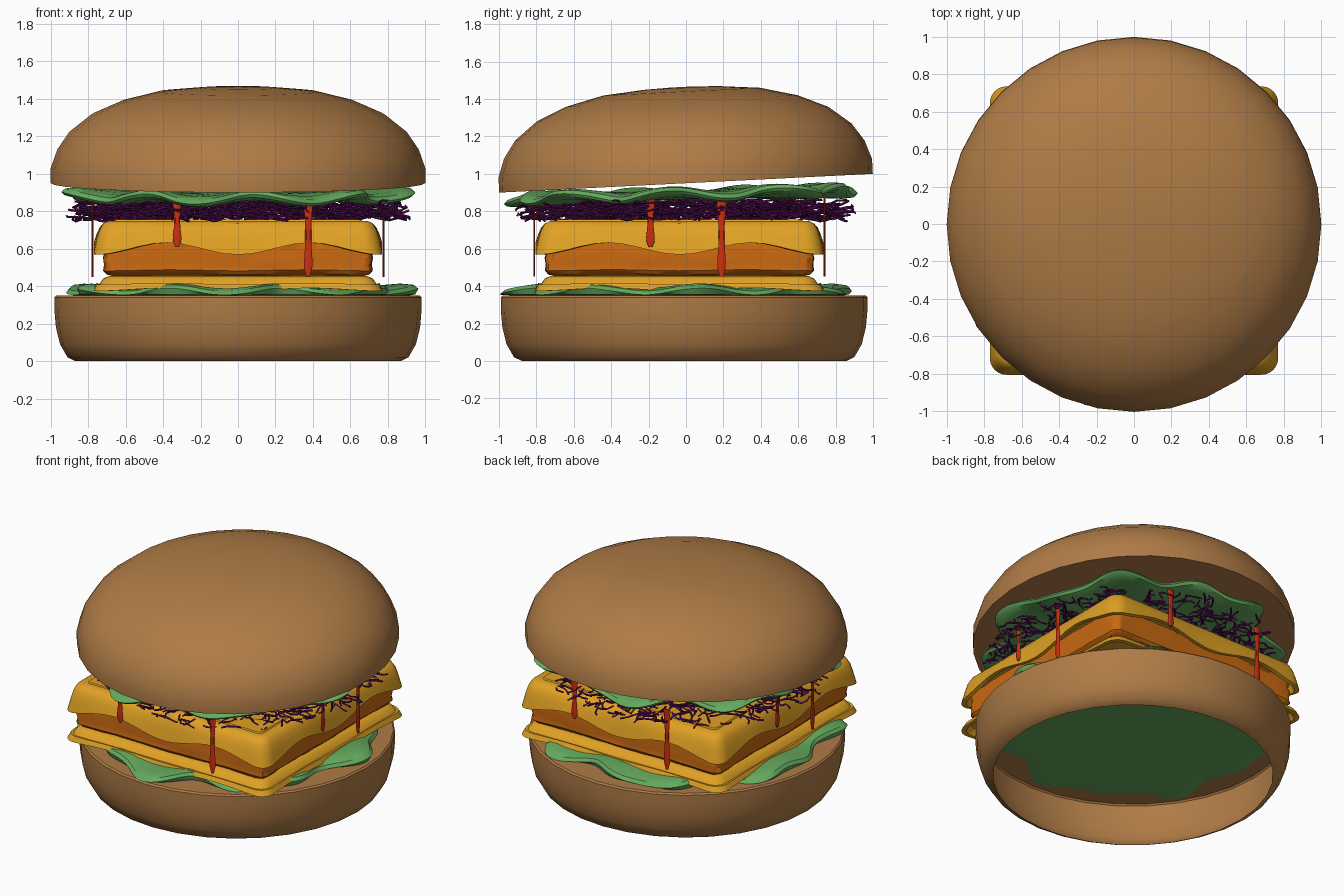
import bpy
import bmesh
import random
from math import sin, cos, pi, radians, sqrt

random.seed(4)
if "Cube" in bpy.data.objects:
    bpy.data.objects.remove(bpy.data.objects["Cube"])

CENTRE_Y = -0.035


def material(name, rgb):
    mat = bpy.data.materials.new(name)
    mat.use_nodes = True
    mat.diffuse_color = (*rgb, 1)
    node = next(n for n in mat.node_tree.nodes if n.type == 'BSDF_PRINCIPLED')
    node.inputs["Base Color"].default_value = (*rgb, 1)
    return mat


BUN = material("toasted brown", (0.43, 0.20, 0.062))
GREEN = material("leaf green", (0.13, 0.40, 0.11))
CHEESE = material("cheese yellow", (0.75, 0.36, 0.018))
PATTY = material("fried orange", (0.58, 0.14, 0.006))
SAUCE = material("sauce red", (0.60, 0.03, 0.005))
PURPLE = material("cabbage purple", (0.10, 0.005, 0.10))


def smooth(obj, angle=35):
    bpy.ops.object.select_all(action='DESELECT')
    obj.select_set(True)
    bpy.context.view_layer.objects.active = obj
    bpy.ops.object.shade_smooth_by_angle(angle=radians(angle))


def finish(name, bm, mat):
    bmesh.ops.recalc_face_normals(bm, faces=bm.faces)
    mesh = bpy.data.meshes.new(name)
    bm.to_mesh(mesh)
    bm.free()
    mesh.materials.append(mat)
    obj = bpy.data.objects.new(name, mesh)
    bpy.context.collection.objects.link(obj)
    smooth(obj)
    return obj


def loft(name, rings, mat, cap_start=True, cap_end=True):
    """Skin a list of equally long point rings."""
    bm = bmesh.new()
    loops = [[bm.verts.new(p) for p in ring] for ring in rings]
    for a, b in zip(loops, loops[1:]):
        for i in range(len(a)):
            j = (i + 1) % len(a)
            bm.faces.new((a[i], a[j], b[j], b[i]))
    if cap_start:
        bm.faces.new(loops[0])
    if cap_end:
        bm.faces.new(loops[-1])
    return finish(name, bm, mat)


def circle(r, z, n=32):
    return [(r * cos(2 * pi * i / n), r * sin(2 * pi * i / n), z) for i in range(n)]


def square(half, z, corner=0.08, wave=0.0, jitter=0.0):
    """Rounded square ring whose height can ripple along each side."""
    points = []
    inner = half - corner
    for k in range(4):
        arc = [(inner + corner * cos(a), inner + corner * sin(a))
               for a in (pi / 2 * i / 6 for i in range(7))]
        side = [(inner - 2 * inner * i / 18, half) for i in range(1, 18)]
        for x, y in arc + side:
            for _ in range(k):
                x, y = -y, x
            t = min(abs(x), abs(y)) / half
            s = 1 + random.uniform(-jitter, jitter)
            points.append((x * s, y * s, z - wave * cos(2 * pi * t)))
    return points


# Buns: open shell below, tilted closed dome above
bottom_profile = [(0.868, 0), (0.91, 0.02), (0.95, 0.09), (0.972, 0.18),
                  (0.98, 0.27), (0.98, 0.34), (0.97, 0.35), (0.6, 0.35)]
bottom_bun = loft("bottom_bun", [circle(r, z) for r, z in bottom_profile], BUN, False, False)
bottom_bun.location.y = -0.01

top_profile = [(1, 0), (1, 0.08), (0.965, 0.18), (0.9, 0.275), (0.78, 0.37),
               (0.62, 0.44), (0.42, 0.49), (0.2, 0.51), (0.05, 0.515)]
top_bun = loft("top_bun", [circle(r, z) for r, z in top_profile], BUN)
top_bun.location.z = 0.95
top_bun.rotation_euler.x = radians(2.87)


# Lettuce leaves with lobed, rippled rims
def lettuce(name, z, phase, ripple, tilt):
    profile = [(0.1, 0), (0.5, 0), (0.8, 0), (0.93, 0.0), (0.985, 0.01), (1, 0.025),
               (0.98, 0.045), (0.92, 0.055), (0.8, 0.05), (0.5, 0.045), (0.1, 0.045)]
    rings = []
    for f, h in profile:
        ring = []
        for i in range(144):
            a = 2 * pi * i / 144
            lobes = 0.05 * sin(7 * a + phase) + 0.035 * sin(12 * a + 2 * phase)
            r = f * (0.9 + lobes * f * f)
            lift = ripple * f ** 4 * sin(9 * a + phase)
            if h < 0.02 and ripple < 0.02:
                lift = 0
            ring.append((r * cos(a), r * sin(a), h + lift))
        rings.append(ring)
    leaf = loft(name, rings, GREEN)
    leaf.location = (-0.01, -0.02, z)
    leaf.rotation_euler.x = radians(tilt)


lettuce("lower_lettuce", 0.346, 0.6, 0.018, 0)
lettuce("upper_lettuce", 0.862, 2.1, 0.024, 1.5)


# Cheese slices: draped sheets with a thin step near the border
def cheese(name, top, drop, wave):
    rings = [square(0.3, top), square(0.655, top, 0.03), square(0.66, top - 0.008, 0.03),
             square(0.69, top - 0.006, 0.05), square(0.72, top - 0.02, 0.07),
             square(0.74, top - 0.05, 0.08, wave * 0.2),
             square(0.755, top - drop * 0.6, 0.09, wave * 0.5),
             square(0.77, top - drop, 0.09, wave),
             square(0.745, top - drop, 0.08, wave),
             square(0.72, top - drop * 0.55, 0.07, wave * 0.4),
             square(0.68, top - 0.045, 0.06), square(0.3, top - 0.045)]
    loft(name, rings, CHEESE).location.y = CENTRE_Y


cheese("lower_cheese", 0.46, 0.078, 0.008)
cheese("upper_cheese", 0.755, 0.155, 0.032)

# Patty with a rough, slightly grooved side
patty_profile = [(0.66, 0.455), (0.7, 0.465), (0.717, 0.485), (0.712, 0.515), (0.718, 0.55),
                 (0.71, 0.585), (0.712, 0.62), (0.7, 0.645), (0.66, 0.66)]
patty = loft("patty", [square(h, z, 0.05, 0.003, 0.005) for h, z in patty_profile], PATTY)
patty.location.y = CENTRE_Y


# Sauce drips hanging against each side of the cheese
def drip(name, top, bottom, side, along):
    steps = 10
    rings = []
    for i in range(steps + 1):
        t = i / steps
        width = 0.027 - 0.011 * sin(pi * min(t * 1.1, 1)) if t < 0.9 else 0.021
        if i == steps:
            width = 0.01
        z = top + (bottom - top) * t
        rings.append([(along + width * u, -0.776 - 0.005 * v, z)
                      for u, v in ((-1, 0), (-0.6, 1), (0.6, 1), (1, 0), (0.6, -1), (-0.6, -1))])
    obj = loft(name, rings, SAUCE)
    obj.location.y = CENTRE_Y
    obj.rotation_euler.z = side * pi / 2


for side, face in enumerate(("front", "left", "back", "right")):
    short, long = (-0.325, 0.375) if side % 2 == 0 else (-0.155, 0.225)
    drip(face + "_short_drip", 0.87, 0.61, side, short)
    drip(face + "_long_drip", 0.86, 0.45, side, long)

# Shredded cabbage: many thin curled strands
curve = bpy.data.curves.new("shredded_cabbage", 'CURVE')
curve.dimensions = '3D'
curve.bevel_depth = 0.006
curve.bevel_resolution = 0
curve.use_fill_caps = True
for _ in range(900):
    r = 0.88 * sqrt(random.uniform(0.15, 1))
    a = random.uniform(0, 2 * pi)
    x, y, z = r * cos(a), r * sin(a) + CENTRE_Y / 2, random.uniform(0.755, 0.85)
    heading = random.uniform(0, 2 * pi)
    bend = random.uniform(-0.6, 0.6)
    step = random.uniform(0.025, 0.05)
    spline = curve.splines.new('POLY')
    spline.points.add(3)
    for p in spline.points:
        p.co = (x, y, z, 1)
        x += step * cos(heading)
        y += step * sin(heading)
        if x * x + y * y > 0.85:
            x, y = x * 0.96, y * 0.96
        z = min(max(z + random.uniform(-0.014, 0.014), 0.745), 0.86)
        heading += bend
curve.materials.append(PURPLE)
cabbage = bpy.data.objects.new("shredded_cabbage", curve)
bpy.context.collection.objects.link(cabbage)
bpy.ops.object.select_all(action='DESELECT')
cabbage.select_set(True)
bpy.context.view_layer.objects.active = cabbage
bpy.ops.object.convert(target='MESH')
